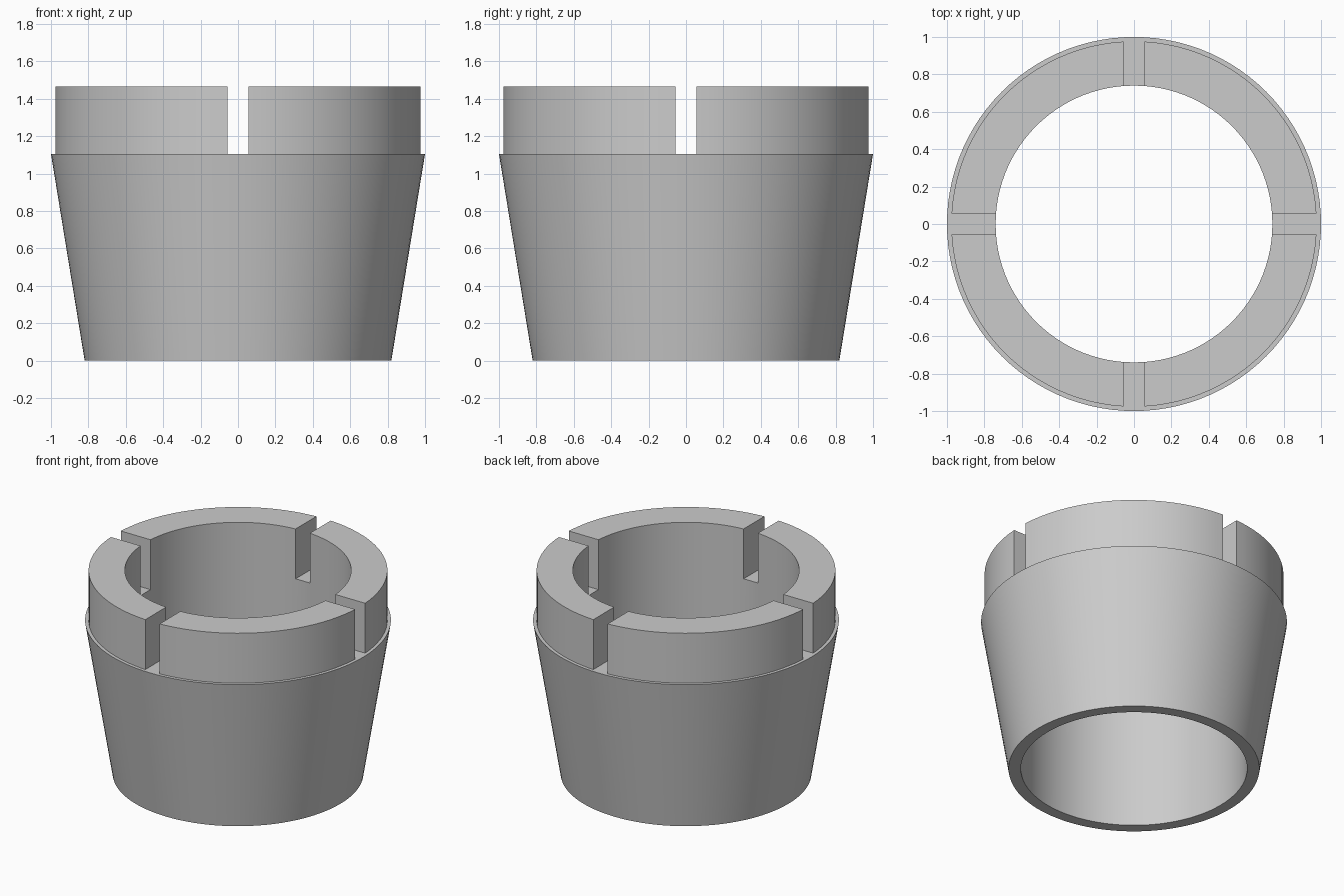
import bpy, bmesh, math

if "Cube" in bpy.data.objects:
    bpy.data.objects.remove(bpy.data.objects["Cube"])

SLOT_HALF = 0.057      # half width of the four slots
ARC_STEPS = 24         # facets per quadrant between slots
SLOT_STEPS = 2         # facets across each slot

# Closed wall profile as (radius, height)
PROFILE = [(0.82, 0.0), (1.0, 1.105), (0.977, 1.105), (0.977, 1.465),
           (0.74, 1.465), (0.74, 1.105), (0.74, 0.0)]
LEDGE, FOOT, CROWN_OUT, CROWN_IN, INNER = 1, 2, 3, 4, 5


def ring_angles(radius):
    """Angles whose steps line up with the parallel slot sides."""
    half = math.asin(SLOT_HALF / radius)
    angles = []
    for q in range(4):
        base = q * math.pi / 2
        angles += [base - half + 2 * half * i / SLOT_STEPS for i in range(SLOT_STEPS)]
        angles += [base + half + (math.pi / 2 - 2 * half) * i / ARC_STEPS
                   for i in range(ARC_STEPS)]
    return angles


bm = bmesh.new()
rings = [[bm.verts.new((r * math.cos(a), r * math.sin(a), z)) for a in ring_angles(r)]
         for r, z in PROFILE]
period = SLOT_STEPS + ARC_STEPS
count = 4 * period

# Tapered sleeve, ledge and crown; slot columns have a floor instead of a crown
for k in range(count):
    n = (k + 1) % count
    in_slot = k % period < SLOT_STEPS
    path = [0, LEDGE, FOOT, INNER, 6, 0] if in_slot else [0, 1, 2, 3, 4, 5, 6, 0]
    for a, b in zip(path, path[1:]):
        bm.faces.new((rings[a][k], rings[a][n], rings[b][n], rings[b][k]))

# Flat side walls of the slots
for q in range(4):
    for k in (q * period, q * period + SLOT_STEPS):
        bm.faces.new([rings[i][k] for i in (FOOT, CROWN_OUT, CROWN_IN, INNER)])

bmesh.ops.recalc_face_normals(bm, faces=bm.faces)
mesh = bpy.data.meshes.new("slotted_sleeve")
bm.to_mesh(mesh)
bm.free()

# Single plain grey
grey = bpy.data.materials.new("plain grey")
grey.diffuse_color = (0.6, 0.6, 0.6, 1)
grey.use_nodes = True
grey.node_tree.nodes["Principled BSDF"].inputs["Base Color"].default_value = grey.diffuse_color
mesh.materials.append(grey)

sleeve = bpy.data.objects.new("slotted_sleeve", mesh)
bpy.context.collection.objects.link(sleeve)
bpy.context.view_layer.objects.active = sleeve
sleeve.select_set(True)
bpy.ops.object.shade_smooth_by_angle(angle=math.radians(30))
